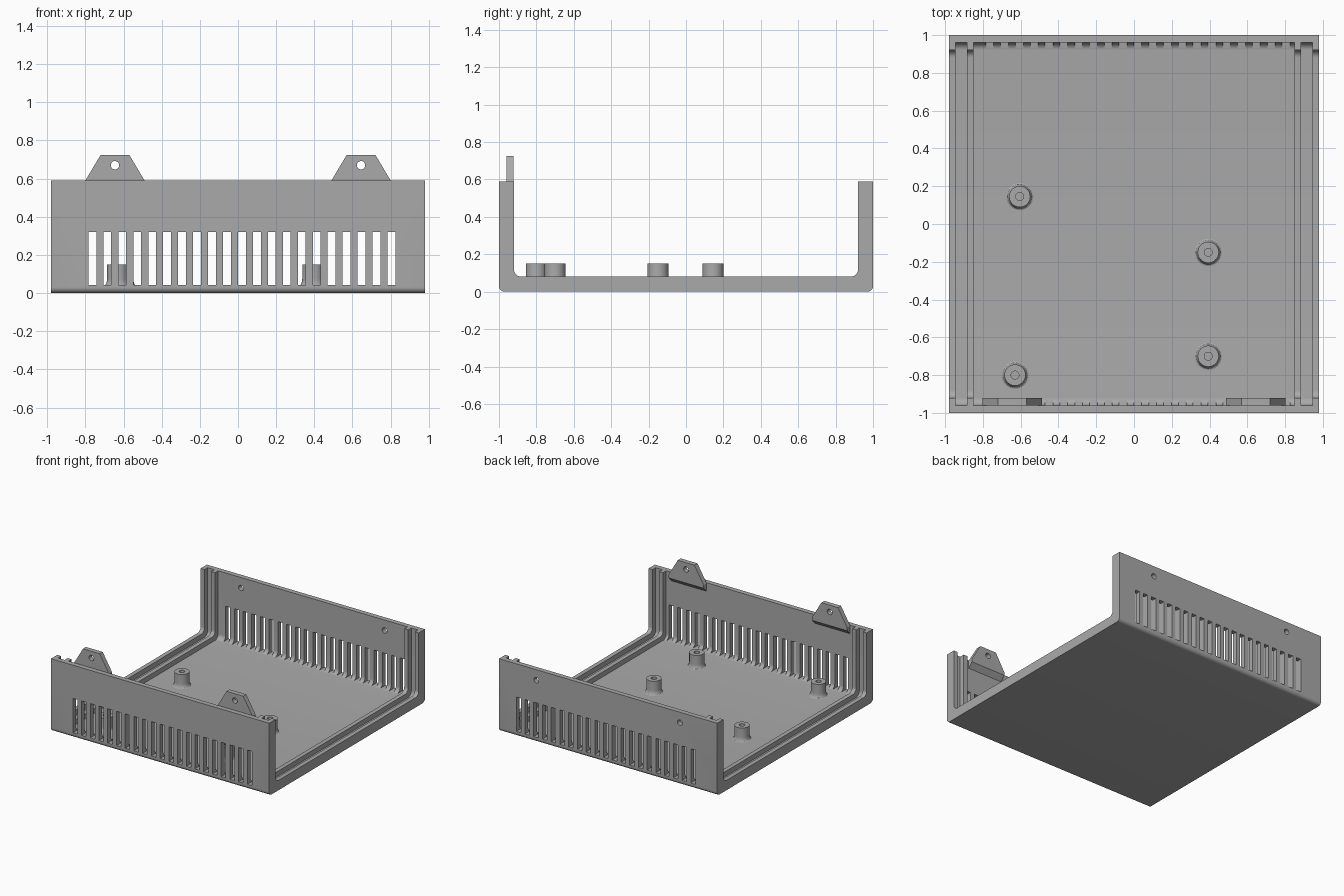
import bpy, bmesh, math
from mathutils import Matrix, Vector

if "Cube" in bpy.data.objects:
    bpy.data.objects.remove(bpy.data.objects["Cube"], do_unlink=True)

GREY = (0.4, 0.4, 0.4, 1)
mat = bpy.data.materials.new("case grey")
mat.use_nodes = True
mat.diffuse_color = GREY
mat.node_tree.nodes["Principled BSDF"].inputs["Base Color"].default_value = GREY


def finish(name, bm):
    bmesh.ops.recalc_face_normals(bm, faces=bm.faces)
    me = bpy.data.meshes.new(name)
    bm.to_mesh(me)
    bm.free()
    me.materials.append(mat)
    ob = bpy.data.objects.new(name, me)
    bpy.context.collection.objects.link(ob)
    return ob


def prism(bm, pts, step):
    """Extrude a closed outline of 3D points along step."""
    face = bm.faces.new([bm.verts.new(p) for p in pts])
    ext = bmesh.ops.extrude_face_region(bm, geom=[face])["geom"]
    new = [v for v in ext if isinstance(v, bmesh.types.BMVert)]
    bmesh.ops.translate(bm, vec=step, verts=new)
    return new


def box(bm, x0, x1, y0, y1, z0, z1):
    prism(bm, [(x0, y0, z0), (x1, y0, z0), (x1, y1, z0), (x0, y1, z0)], (0, 0, z1 - z0))


def cup(x, half, bottom, top, r, n=8):
    """Side outline of a rectangle with two rounded lower corners."""
    arc = [(half - r + r * math.cos(a), bottom + r - r * math.sin(a))
           for a in (i * math.pi / 2 / n for i in range(n + 1))]
    right = [(half, top)] + arc
    return [Vector((x, y, z)) for y, z in right + [(-y, z) for y, z in reversed(right)]]


def y_cylinder(bm, x, y, z, r, depth):
    m = Matrix.Translation((x, y, z)) @ Matrix.Rotation(math.pi / 2, 4, 'X')
    bmesh.ops.create_cone(bm, cap_ends=True, segments=24, radius1=r, radius2=r,
                          depth=depth, matrix=m)


def combine(ob, bm, operation):
    """Apply an exact boolean and throw the helper away."""
    tool = finish("helper", bm)
    tool.hide_render = True
    mod = ob.modifiers.new("bool", 'BOOLEAN')
    mod.operation, mod.object, mod.solver = operation, tool, 'EXACT'
    dep = bpy.context.evaluated_depsgraph_get()
    me = bpy.data.meshes.new_from_object(ob.evaluated_get(dep))
    ob.modifiers.clear()
    ob.data = me
    bpy.data.objects.remove(tool, do_unlink=True)


def smooth(ob):
    bpy.ops.object.select_all(action='DESELECT')
    ob.select_set(True)
    bpy.context.view_layer.objects.active = ob
    bpy.ops.object.shade_smooth_by_angle(angle=math.radians(30))


# Tray: thick U-shaped solid with rounded lower corners
W, H = 0.98, 0.59
bm = bmesh.new()
prism(bm, cup(-W, 1, 0, H, 0.03), (2 * W, 0, 0))
tray = finish("tray", bm)

# Open the thick U at rail depth
bm = bmesh.new()
prism(bm, cup(-1.1, 0.92, 0.08, 1, 0.04), (2.2, 0, 0))
combine(tray, bm, 'DIFFERENCE')

# Deepen the middle and the two panel grooves, leaving rails
bm = bmesh.new()
for x0, x1 in ((-0.945, -0.885), (-0.85, 0.85), (0.885, 0.945)):
    prism(bm, cup(x0, 0.96, 0.04, 1, 0.04), (x1 - x0, 0, 0))
combine(tray, bm, 'DIFFERENCE')

# Vent slots in both end walls
bm = bmesh.new()
for i in range(21):
    x = -0.784 + i * 0.0784
    for y0, y1 in ((-1.1, -0.925), (0.925, 1.1)):
        box(bm, x, x + 0.041, y0, y1, 0.041, 0.32)
combine(tray, bm, 'DIFFERENCE')

# Screw holes in the back wall
bm = bmesh.new()
for s in (-1, 1):
    y_cylinder(bm, s * 0.645, 1, 0.505, 0.022, 0.3)
combine(tray, bm, 'DIFFERENCE')
smooth(tray)

# Screw tabs behind the front wall, with a sloped underside
for side, s in (("right", -1), ("left", 1)):
    cx = s * 0.645
    half = [(0.075, 0.725), (0.158, 0.585), (0.158, 0.56)]
    outline = half + [(-x, z) for x, z in reversed(half)]
    bm = bmesh.new()
    prism(bm, [(cx + x, -0.961, z) for x, z in outline], (0, 0.039, 0))
    for v in bm.verts:
        if v.co.z < 0.57 and v.co.y < -0.95:
            v.co.z -= 0.04
    tab = finish(side + "_screw_tab", bm)
    bm = bmesh.new()
    y_cylinder(bm, cx, -0.94, 0.67, 0.022, 0.2)
    combine(tab, bm, 'DIFFERENCE')
    smooth(tab)

# Standoffs: turned posts with a flared foot and a blind screw hole
flare = [(0.072 - 0.016 * math.sin(a), 0.076 - 0.036 * math.cos(a))
         for a in (i * math.pi / 8 for i in range(5))]
profile = [(0.072, 0.035)] + flare + [(0.056, 0.15), (0.021, 0.15), (0.021, 0.05), (0, 0.05)]
for i, (x, y) in enumerate(((-0.605, 0.145), (0.393, -0.15), (0.393, -0.7), (-0.63, -0.8))):
    bm = bmesh.new()
    vs = [bm.verts.new((r, 0, z)) for r, z in profile]
    es = [bm.edges.new(p) for p in zip(vs, vs[1:])]
    bmesh.ops.spin(bm, geom=vs + es, cent=(0, 0, 0), axis=(0, 0, 1),
                   angle=2 * math.pi, steps=32, use_duplicate=False)
    bmesh.ops.remove_doubles(bm, verts=bm.verts, dist=0.0005)
    bmesh.ops.translate(bm, verts=bm.verts, vec=(x, y, 0))
    smooth(finish("standoff_%d" % (i + 1), bm))
